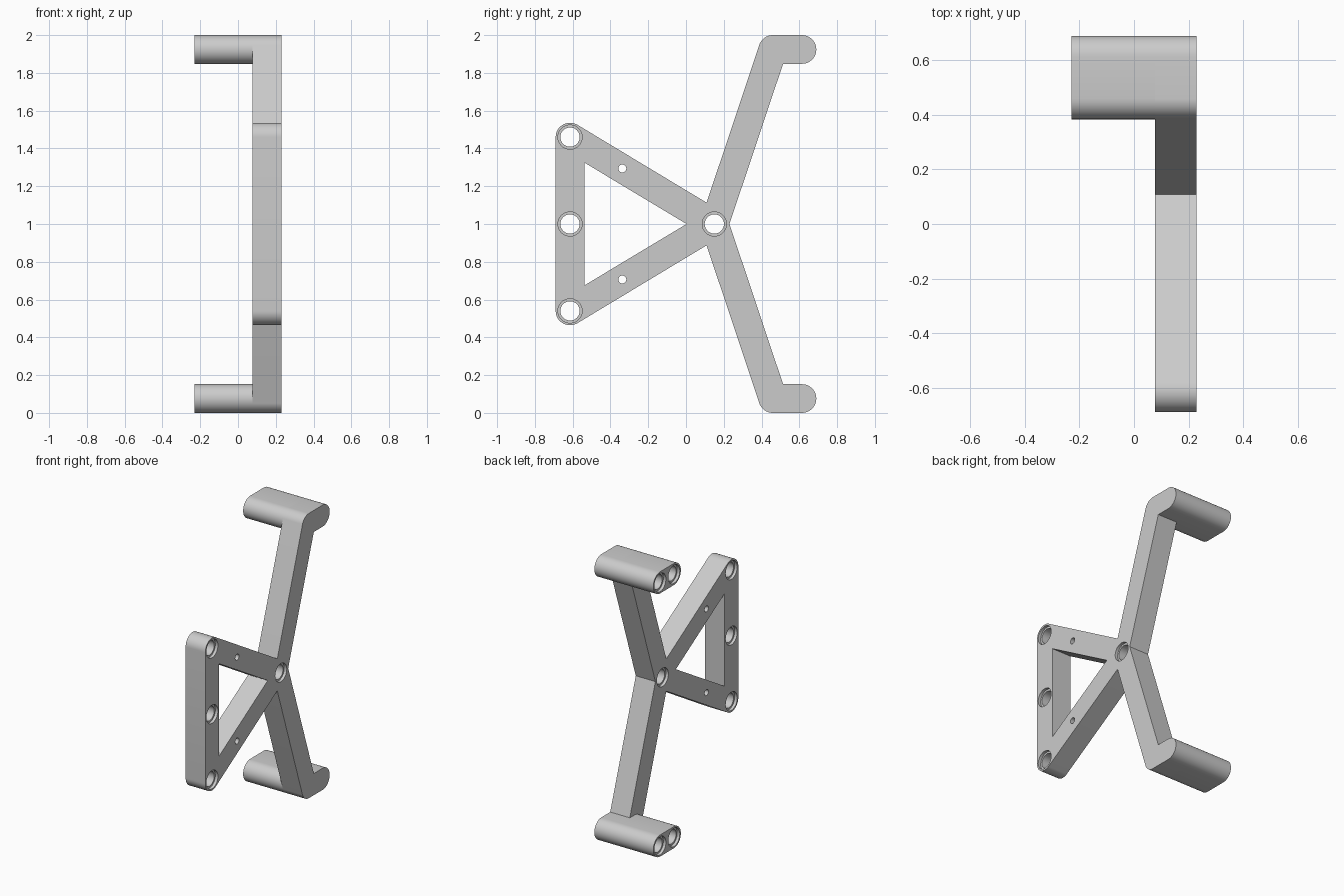
import bpy, bmesh
from math import sin, cos, radians
from mathutils import Matrix

cube = bpy.data.objects.get("Cube")
if cube:
    bpy.data.objects.remove(cube, do_unlink=True)

grey = bpy.data.materials.new("plain grey")
grey.use_nodes = True
colour = (0.6, 0.6, 0.6, 1)
grey.diffuse_color = colour
grey.node_tree.nodes["Principled BSDF"].inputs["Base Color"].default_value = colour

R = 0.076                       # half width of every bar
X_END, X_IN = 0.229, 0.0765     # outer and inner face of the flat frame
BORE, RIM, STEP = 0.051, 0.064, 0.02
HUB, CORNER = (0.15, 0.0), (-0.614, 0.46)
HEEL, TOE = (0.46, 0.924), (0.614, 0.924)


def arc(centre, r, start, end, n=16):
    angles = [radians(start + (end - start) * i / n) for i in range(n + 1)]
    return [(centre[0] + r * cos(a), centre[1] + r * sin(a)) for a in angles]


def circle(centre, r, n=48):
    return arc(centre, r, 0, 360, n)[:-1]


def flip(points):
    return [(y, -z) for y, z in reversed(points)]


def extrude(name, loops, x0, x1):
    """Fill closed loops drawn in the side plane, inner loops being holes, from x0 to x1."""
    curve = bpy.data.curves.new(name, "CURVE")
    curve.dimensions = "2D"
    curve.fill_mode = "BOTH"
    curve.extrude = (x1 - x0) / 2
    for loop in loops:
        spline = curve.splines.new("POLY")
        spline.points.add(len(loop) - 1)
        for point, (y, z) in zip(spline.points, loop):
            point.co = (y, z, 0, 1)
        spline.use_cyclic_u = True
    source = bpy.data.objects.new(name, curve)
    bpy.context.collection.objects.link(source)
    bpy.context.view_layer.update()
    mesh = bpy.data.meshes.new_from_object(
        source.evaluated_get(bpy.context.evaluated_depsgraph_get()))
    bpy.data.objects.remove(source, do_unlink=True)

    # Stand the profile upright and weld its caps to its walls
    upright = Matrix(((0, 0, 1, (x0 + x1) / 2), (1, 0, 0, 0), (0, 1, 0, 1), (0, 0, 0, 1)))
    bm = bmesh.new()
    bm.from_mesh(mesh)
    bm.transform(upright)
    bmesh.ops.remove_doubles(bm, verts=bm.verts, dist=0.0001)
    bmesh.ops.recalc_face_normals(bm, faces=bm.faces)
    bm.to_mesh(mesh)
    bm.free()
    mesh.materials.clear()
    mesh.materials.append(grey)
    obj = bpy.data.objects.new(name, mesh)
    bpy.context.collection.objects.link(obj)
    bpy.ops.object.select_all(action="DESELECT")
    obj.select_set(True)
    bpy.context.view_layer.objects.active = obj
    bpy.ops.object.shade_smooth_by_angle(angle=radians(30))
    return obj


def bushing(name, centre, x0, x1):
    extrude(name, [circle(centre, RIM), circle(centre, BORE)], x0, x1)


# Flat frame: triangle and two arms, upper half mirrored to the lower
upper = ([(0.514, TOE[1] - R)] + arc(TOE, R, -90, 90) + arc(HEEL, R, 90, 161.5)
         + [(0.109, 0.113)] + arc(CORNER, R, 59, 180))
outline = [(0.23, 0)] + upper + flip(upper)
window = [(0.003, 0), (-0.538, 0.325), (-0.538, -0.325)]
pivots = {"hub": HUB, "upper_corner": CORNER, "middle": (CORNER[0], 0),
          "lower_corner": (CORNER[0], -CORNER[1])}
pins = [circle((-0.337, s * 0.294), 0.021, 24) for s in (1, -1)]
extrude("frame", [outline, window] + [circle(c, RIM) for c in pivots.values()] + pins,
        X_IN, X_END)

# Stepped bores through the frame
for label, centre in pivots.items():
    bushing(label + "_bushing", centre, X_IN + STEP, X_END - STEP)

# Rounded pads at the arm ends, each with two blind stepped bores
for label, s in (("upper", 1), ("lower", -1)):
    heel, toe = (HEEL[0], s * HEEL[1]), (TOE[0], s * TOE[1])
    pad = arc(toe, R, -90, 90) + arc(heel, R, 90, 270)
    extrude(label + "_pad", [pad, circle(heel, RIM), circle(toe, RIM)], -X_END, X_IN)
    for part, centre in (("heel", heel), ("toe", toe)):
        bushing(f"{label}_{part}_bushing", centre, -X_END + STEP, X_IN)
